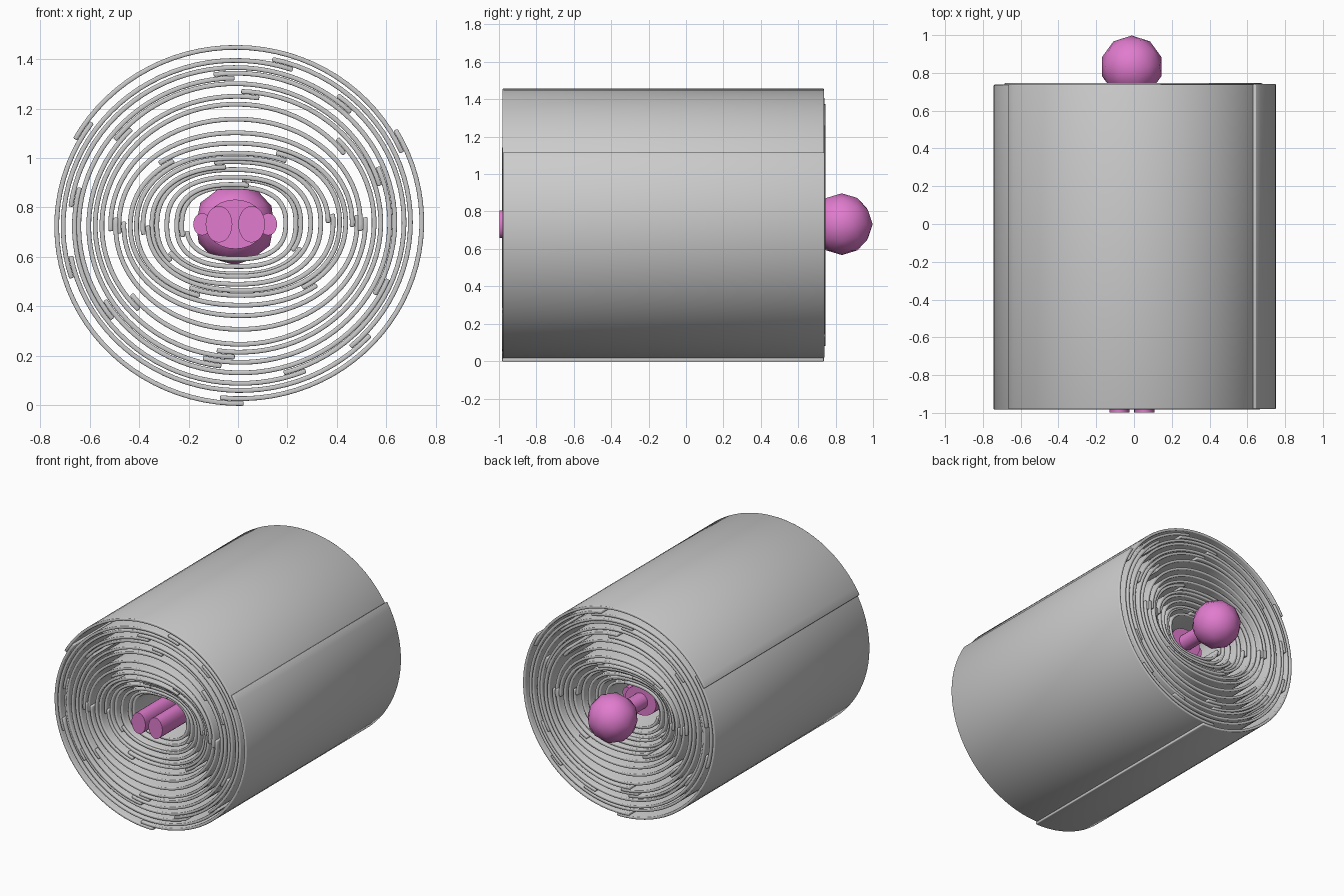
import bpy, bmesh, math, random
from mathutils import Matrix

if "Cube" in bpy.data.objects:
    bpy.data.objects.remove(bpy.data.objects["Cube"])

random.seed(4)
CZ = 0.732
TH = 0.019

pink = bpy.data.materials.new("pink")
pink.diffuse_color = (0.75, 0.2, 0.62, 1)
pink.use_nodes = True
pink.node_tree.nodes["Principled BSDF"].inputs["Base Color"].default_value = pink.diffuse_color


def finish(ob, angle=40):
    bpy.ops.object.select_all(action='DESELECT')
    ob.select_set(True)
    bpy.context.view_layer.objects.active = ob
    bpy.ops.object.shade_smooth_by_angle(angle=math.radians(angle))


def from_bmesh(name, bm, mat=None):
    me = bpy.data.meshes.new(name)
    bm.to_mesh(me)
    bm.free()
    ob = bpy.data.objects.new(name, me)
    bpy.context.collection.objects.link(ob)
    if mat:
        me.materials.append(mat)
    return ob


def sheet(name, rx, rz, power, a0, sweep, y0, y1, rise, cx):
    """Curved rectangular sheet that climbs outward slightly over its sweep."""
    bm = bmesh.new()
    n = max(20, int(sweep / math.radians(4)))
    rows = []
    for i in range(n + 1):
        t = i / n
        a = a0 + sweep * t
        c, s = math.cos(a), math.sin(a)
        k = (abs(c) ** power + abs(s) ** power) ** (-1 / power)
        off = rise * (2 * t - 1)
        x, z = cx + (rx + off) * k * c, CZ + (rz + off) * k * s
        rows.append([bm.verts.new((x, y, z)) for y in (y0, y1)])
    for p, q in zip(rows, rows[1:]):
        bm.faces.new((p[0], q[0], q[1], p[1]))
    ob = from_bmesh(name, bm)
    sol = ob.modifiers.new("thickness", 'SOLIDIFY')
    sol.thickness = TH
    sol.offset = 0
    bev = ob.modifiers.new("soft_rim", 'BEVEL')
    bev.width = 0.005
    bev.segments = 2
    bev.limit_method = 'ANGLE'
    bev.angle_limit = math.radians(50)
    finish(ob)


# Wrapping layers: x radius, z radius, roundness, sheets per turn, phase in degrees
layers = [
    (0.738, 0.715, 2, 3, 28), (0.700, 0.670, 2, 3, 75), (0.670, 0.637, 2, 3, 50),
    (0.640, 0.602, 2, 3, 95), (0.607, 0.567, 2, 3, 20), (0.577, 0.527, 2, 2, 85),
    (0.545, 0.490, 2, 2, 40), (0.505, 0.425, 2.05, 2, 0), (0.472, 0.370, 2.1, 2, 2),
    (0.440, 0.322, 2.15, 2, 130), (0.408, 0.295, 2.2, 2, 65), (0.375, 0.268, 2.2, 2, 5),
    (0.342, 0.243, 2.3, 1, 100), (0.308, 0.218, 2.3, 1, 215), (0.274, 0.194, 2.4, 1, 330),
    (0.240, 0.170, 2.5, 1, 80), (0.206, 0.146, 2.5, 1, 195),
]
for li, (rx, rz, power, n, phase) in enumerate(layers):
    depth = max(0, 0.47 - rx) * 0.5          # inner layers sit back from the ends
    sweep = 2 * math.pi / n + 0.13
    for k in range(n):
        shift = random.uniform(-0.006, 0.006)
        y0, y1 = -0.978 + shift + depth, 0.742 + shift - depth
        a0 = math.radians(phase) + k * 2 * math.pi / n - 0.065
        sheet(f"wrap_sheet_{li + 1}_{k + 1}", rx, rz, power, a0, sweep,
              y0, y1, 0.0105, -0.012 if rx < 0.35 else 0)


def tube(name, x, rx, rz, y0, y1, r_end=1.0):
    """Elliptical limb or trunk along y."""
    bm = bmesh.new()
    bmesh.ops.create_cone(bm, cap_ends=True, segments=24, radius1=1, radius2=r_end,
                          depth=y1 - y0)
    bm.transform(Matrix.Translation((x, (y0 + y1) / 2, CZ)) @
                 Matrix.Diagonal((rx, 1, rz, 1)) @
                 Matrix.Rotation(math.radians(-90), 4, 'X'))
    finish(from_bmesh(name, bm, pink))


# Figure lying inside the roll
for side, x in (("left", -0.077), ("right", 0.055)):
    tube(side + "_leg", x, 0.054, 0.074, -0.997, -0.1)
for side, x in (("left", -0.145), ("right", 0.122)):
    tube(side + "_arm", x, 0.036, 0.045, -0.15, 0.48)
tube("torso", -0.011, 0.12, 0.1, -0.2, 0.52)
tube("neck", -0.011, 0.055, 0.055, 0.5, 0.72)

# Head
bm = bmesh.new()
bmesh.ops.create_icosphere(bm, subdivisions=2, radius=0.165)
bm.transform(Matrix.Translation((-0.012, 0.833, CZ)))
finish(from_bmesh("head", bm, pink), 60)
